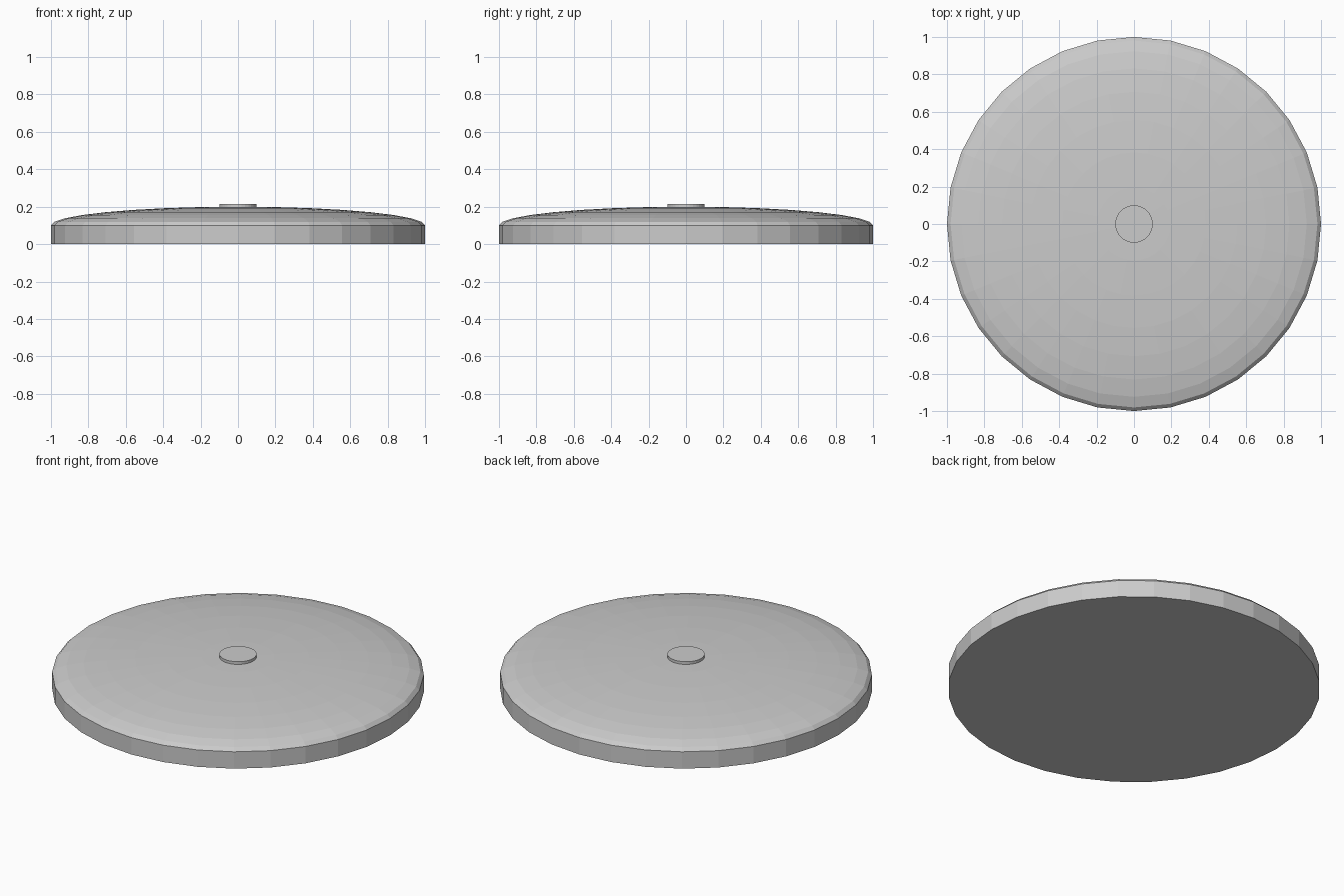
import bpy, bmesh
from math import sin, cos, pi

if "Cube" in bpy.data.objects:
    bpy.data.objects.remove(bpy.data.objects["Cube"])

SIDES = 32


def lathe(name, profile):
    """Closed flat-faced solid from (radius, height) rings; radius 0 is a pole."""
    bm = bmesh.new()
    rings = []
    for r, z in profile:
        if r < 1e-5:
            rings.append([bm.verts.new((0, 0, z))] * SIDES)
        else:
            rings.append([bm.verts.new((r * cos(2 * pi * i / SIDES),
                                        r * sin(2 * pi * i / SIDES), z))
                          for i in range(SIDES)])
    bm.faces.new(rings[0][::-1])
    for a, b in zip(rings, rings[1:]):
        for i in range(SIDES):
            j = (i + 1) % SIDES
            quad = list(dict.fromkeys((a[i], a[j], b[j], b[i])))
            bm.faces.new(quad)
    if profile[-1][0] > 1e-5:
        bm.faces.new(rings[-1])
    bmesh.ops.recalc_face_normals(bm, faces=bm.faces)
    mesh = bpy.data.meshes.new(name)
    bm.to_mesh(mesh)
    bm.free()
    obj = bpy.data.objects.new(name, mesh)
    bpy.context.collection.objects.link(obj)
    return obj


# Straight rim topped by a shallow elliptical dome
dome = [(cos(k * pi / 16), 0.1 + 0.1 * sin(k * pi / 16)) for k in range(9)]
lathe("domed_disc", [(1.0, 0.0)] + dome)

# Small flat button at the centre
lathe("center_button", [(0.1, 0.185), (0.1, 0.215)])
